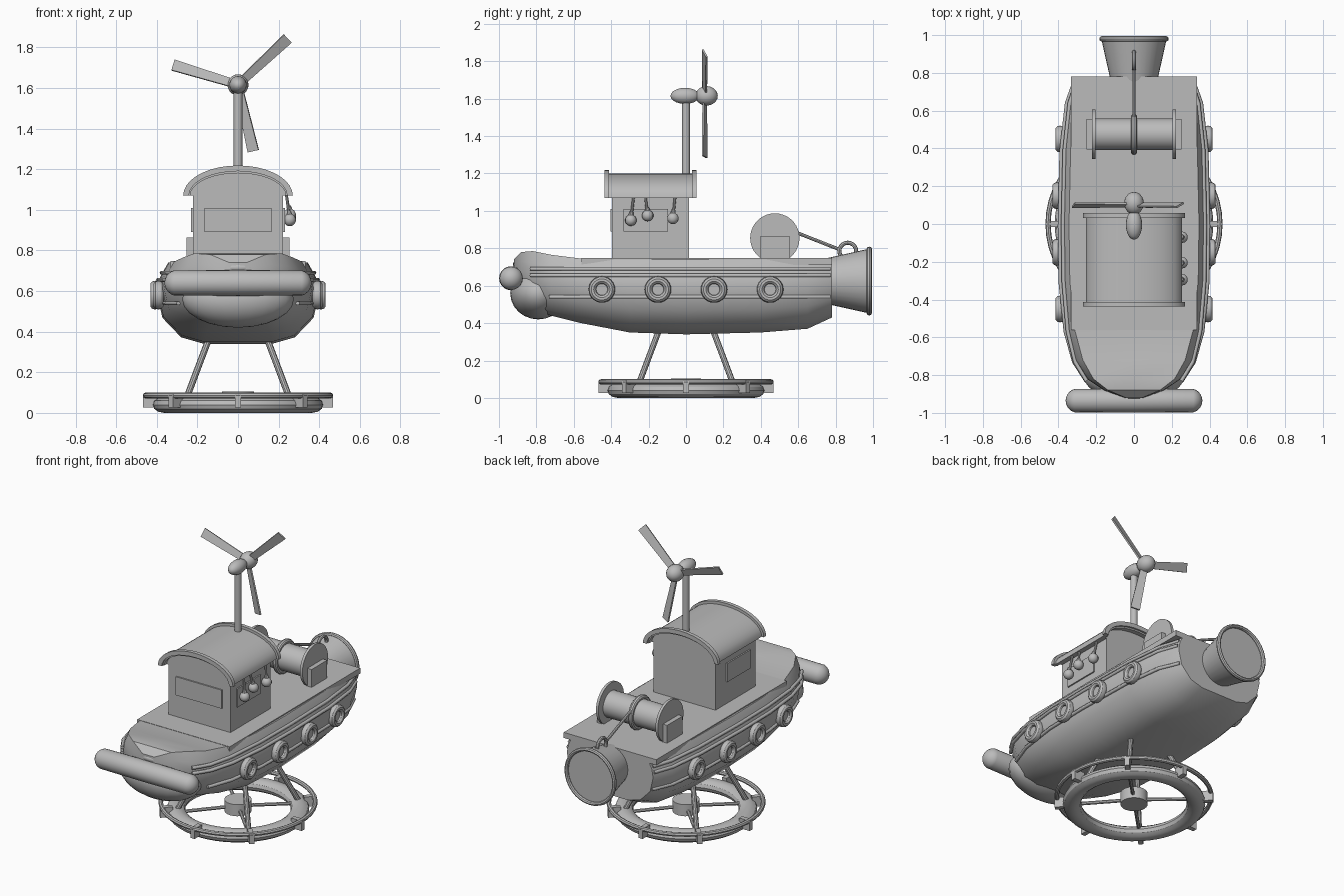
import bpy, bmesh, math
from mathutils import Vector, Matrix

cube = bpy.data.objects.get("Cube")
if cube:
    bpy.data.objects.remove(cube, do_unlink=True)

grey = bpy.data.materials.new("plain_grey")
grey.use_nodes = True
grey.diffuse_color = (0.5, 0.5, 0.5, 1)
grey.node_tree.nodes["Principled BSDF"].inputs["Base Color"].default_value = (0.5, 0.5, 0.5, 1)
X, Y, Z = Vector((1, 0, 0)), Vector((0, 1, 0)), Vector((0, 0, 1))


def finish(name, bm):
    """Turn a bmesh into a named, shaded object."""
    bmesh.ops.recalc_face_normals(bm, faces=bm.faces)
    me = bpy.data.meshes.new(name)
    bm.to_mesh(me)
    bm.free()
    me.materials.append(grey)
    ob = bpy.data.objects.new(name, me)
    bpy.context.collection.objects.link(ob)
    bpy.ops.object.select_all(action='DESELECT')
    ob.select_set(True)
    bpy.context.view_layer.objects.active = ob
    bpy.ops.object.shade_smooth_by_angle(angle=math.radians(32))
    return ob


def box(name, centre, size, rot=Matrix()):
    bm = bmesh.new()
    bmesh.ops.create_cube(bm, size=1, matrix=Matrix.Translation(centre) @ rot @ Matrix.Diagonal((*size, 1)))
    return finish(name, bm)


def rod(name, a, b, r, r2=None, seg=16):
    """Cylinder or cone from point a to point b."""
    a, b = Vector(a), Vector(b)
    rot = (b - a).to_track_quat('Z', 'Y').to_matrix().to_4x4()
    bm = bmesh.new()
    bmesh.ops.create_cone(bm, cap_ends=True, segments=seg, radius1=r, radius2=r if r2 is None else r2,
                          depth=(b - a).length, matrix=Matrix.Translation((a + b) / 2) @ rot)
    return finish(name, bm)


def ball(name, centre, radii, seg=20):
    bm = bmesh.new()
    bmesh.ops.create_uvsphere(bm, u_segments=seg, v_segments=seg // 2, radius=1,
                              matrix=Matrix.Translation(centre) @ Matrix.Diagonal((*radii, 1)))
    return finish(name, bm)


def ring(name, centre, axis, major, minor, flat=1.0, seg=32, sides=10):
    """Torus around an axis; flat squashes it along that axis."""
    rot = axis.to_track_quat('Z', 'Y').to_matrix().to_4x4()
    bm = bmesh.new()
    loops = []
    for i in range(seg):
        t = math.tau * i / seg
        loop = []
        for j in range(sides):
            p = math.tau * j / sides
            r = major + minor * math.cos(p)
            co = Vector((r * math.cos(t), r * math.sin(t), minor * flat * math.sin(p)))
            loop.append(bm.verts.new(Vector(centre) + rot @ co))
        loops.append(loop)
    for i in range(seg):
        a, b = loops[i], loops[(i + 1) % seg]
        for j in range(sides):
            k = (j + 1) % sides
            bm.faces.new((a[j], b[j], b[k], a[k]))
    return finish(name, bm)


def arch(name, rx, rz, thick, y0, y1, base=1.07, n=18):
    """Half-round slab along y; thick=None fills it solid."""
    angles = [math.pi * i / n for i in range(n + 1)]
    outer = [(rx * math.cos(t), base + rz * math.sin(t)) for t in angles]
    inner = []
    if thick:
        inner = [((rx - thick) * math.cos(t), base + (rz - thick) * math.sin(t)) for t in angles]
    bm = bmesh.new()
    if thick:
        faces = []
        vo = [bm.verts.new((x, y0, z)) for x, z in outer]
        vi = [bm.verts.new((x, y0, z)) for x, z in inner]
        for i in range(n):
            faces.append(bm.faces.new((vo[i], vo[i + 1], vi[i + 1], vi[i])))
    else:
        faces = [bm.faces.new([bm.verts.new((x, y0, z)) for x, z in outer])]
    ext = bmesh.ops.extrude_face_region(bm, geom=faces, use_keep_orig=True)
    moved = [v for v in ext["geom"] if isinstance(v, bmesh.types.BMVert)]
    bmesh.ops.translate(bm, verts=moved, vec=(0, y1 - y0, 0))
    return finish(name, bm)


# Hull: stations are (y, half width, keel height, top height)
stations = [(.78, .31, .43, .74), (.65, .36, .37, .74), (.4, .39, .35, .74), (0, .40, .34, .74),
            (-.3, .395, .35, .74), (-.56, .365, .40, .745), (-.72, .315, .44, .765),
            (-.82, .25, .47, .785), (-.88, .16, .53, .78), (-.92, .05, .6, .74)]
section = [(0, 0), (.42, 0), (.7, .08), (.93, .32), (1, .62), (.97, .8), (.86, 1), (0, 1)]
outline = section + [(-u, v) for u, v in section[-2:0:-1]]
bm = bmesh.new()
loops = [[bm.verts.new((u * w, y, zb + v * (zt - zb))) for u, v in outline] for y, w, zb, zt in stations]
for a, b in zip(loops, loops[1:]):
    for j in range(len(outline)):
        k = (j + 1) % len(outline)
        bm.faces.new((a[j], a[k], b[k], b[j]))
bm.faces.new(loops[0])
bm.faces.new(loops[-1])
finish("hull", bm)
box("deck", (0, .11, .729), (.665, 1.34, .036))
ball("bow_bulb", (0, -.79, .56), (.275, .15, .14), 24)
ball("bow_nose", (0, -.88, .715), (.1, .045, .03))

# Bow fender: a capsule lying across the front
bm = bmesh.new()
bmesh.ops.create_uvsphere(bm, u_segments=20, v_segments=12, radius=.064, matrix=Matrix.Rotation(math.pi / 2, 4, 'Y'))
for v in bm.verts:
    v.co.x += math.copysign(.298, v.co.x) if abs(v.co.x) > .001 else 0
    v.co += Vector((0, -.935, .64))
finish("bow_fender", bm)


def half_width(v):
    """Section width fraction at height fraction v."""
    for (u0, v0), (u1, v1) in zip(section[1:], section[2:]):
        if v0 <= v <= v1 and v1 > v0:
            return u0 + (u1 - u0) * (v - v0) / (v1 - v0)


# Rubbing strakes and portholes on both sides
for side, word in ((1, "left"), (-1, "right")):
    for num, (z, first, last) in enumerate(((.69, 0, 8), (.655, 0, 8), (.54, 0, 7))):
        cu = bpy.data.curves.new("strake", 'CURVE')
        cu.dimensions = '3D'
        cu.bevel_depth = .011
        cu.bevel_resolution = 1
        cu.use_fill_caps = True
        cu.materials.append(grey)
        sp = cu.splines.new('POLY')
        picked = stations[first:last]
        sp.points.add(len(picked) - 1)
        for pt, (y, w, zb, zt) in zip(sp.points, picked):
            v = (z - zb) / (zt - zb)
            pt.co = (side * (half_width(v) * w + .004), y - .01, z, 1)
        ob = bpy.data.objects.new(f"{word}_strake_{num + 1}", cu)
        bpy.context.collection.objects.link(ob)
    for i, y in enumerate((-.45, -.15, .15, .45)):
        x = side * (.408 if abs(y) < .3 else .392)
        ring(f"{word}_porthole_rim_{i + 1}", (x, y, .58), X, .05, .021, 1.2, 24)
        rod(f"{word}_porthole_glass_{i + 1}", (x - side * .04, y, .58), (x + side * .005, y, .58), .045, seg=20)

# Stern funnel with rim
rod("stern_funnel", (0, .72, .625), (0, .975, .625), .115, .172, 32)
ring("stern_funnel_rim", (0, .98, .625), Y, .172, .012, 1.2, 32, 8)

# Cabin, gables, roof and windows
box("cabin", (0, -.19, .91), (.445, .41, .34))
arch("cabin_gable", .245, .12, None, -.395, .015)
arch("roof", .255, .13, .02, -.425, .045)
for name, y in (("front", -.425), ("back", .045)):
    arch(f"{name}_roof_rim", .27, .148, .028, y - .012, y + .012)
box("front_window", (0, -.398, .95), (.33, .012, .12))
for side, word in ((1, "left"), (-1, "right")):
    box(f"{word}_window", (side * .2255, -.215, .95), (.012, .24, .12))

# Lamps hanging beside the cabin
for i, (y, z, lean) in enumerate(((-.295, .95, .015), (-.205, .975, -.012), (-.07, .96, .012))):
    rod(f"lamp_cord_{i + 1}", (.238, y + lean, 1.075), (.255, y, z), .007, seg=8)
    ball(f"lamp_{i + 1}", (.255, y, z), (.031, .031, .031), 14)
    rod(f"lamp_cap_{i + 1}", (.254, y, z + .02), (.251, y + lean * .3, z + .045), .016, .01, 10)

# Mast and propeller
rod("mast", (0, 0, 1.19), (0, 0, 1.61), .021)
ball("propeller_housing", (0, -.005, 1.615), (.043, .078, .043))
ball("propeller_hub", (0, .11, 1.615), (.052, .06, .052))
for i, angle in enumerate((43, 163, 283)):
    bm = bmesh.new()
    bmesh.ops.create_cube(bm, size=1)
    turn = Matrix.Rotation(-math.radians(angle), 4, 'Y') @ Matrix.Rotation(math.radians(22), 4, 'X')
    for v in bm.verts:
        width = .058 if v.co.x > 0 else .042
        v.co = Vector((.185 + v.co.x * .3, v.co.y * .01, v.co.z * width))
        v.co = turn @ v.co + Vector((0, .1, 1.615))
    finish(f"propeller_blade_{i + 1}", bm)

# Winch drum, brackets, rope and hook ring
rod("winch_drum", (-.21, .475, .85), (.21, .475, .85), .084, seg=28)
ring("winch_band", (0, .475, .85), X, .092, .017, 1, 28)
for side, word in ((1, "left"), (-1, "right")):
    rod(f"{word}_winch_flange", (side * .205, .475, .855), (side * .222, .475, .855), .132, seg=36)
    box(f"{word}_winch_bracket", (side * .235, .475, .80), (.035, .16, .125))
rod("winch_rope", (0, .52, .912), (0, .83, .79), .009, seg=8)
ring("hook_ring", (0, .865, .785), X, .045, .011, 1, 20, 8)

# Stand: rings, clips, hub, spokes and legs
ring("stand_ring", (0, 0, .04), Z, .365, .055, .72, 48, 12)
ring("stand_hoop", (0, 0, .086), Z, .455, .014, 1, 48, 8)
rod("stand_hub", (0, 0, .03), (0, 0, .105), .08, seg=24)
for i in range(8):
    rot = Matrix.Rotation(math.tau * i / 8, 4, 'Z')
    box(f"stand_clip_{i + 1}", rot @ Vector((.43, 0, .06)), (.075, .03, .065), rot)
for i in range(4):
    d = Matrix.Rotation(math.tau * (i + .5) / 4, 4, 'Z') @ X
    rod(f"stand_spoke_{i + 1}", d * .06 + Z * .06, d * .34 + Z * .05, .011, seg=8)
    rod(f"stand_leg_{i + 1}", d * .36 + Z * .07, d * .2 + Z * .37, .016, seg=10)
